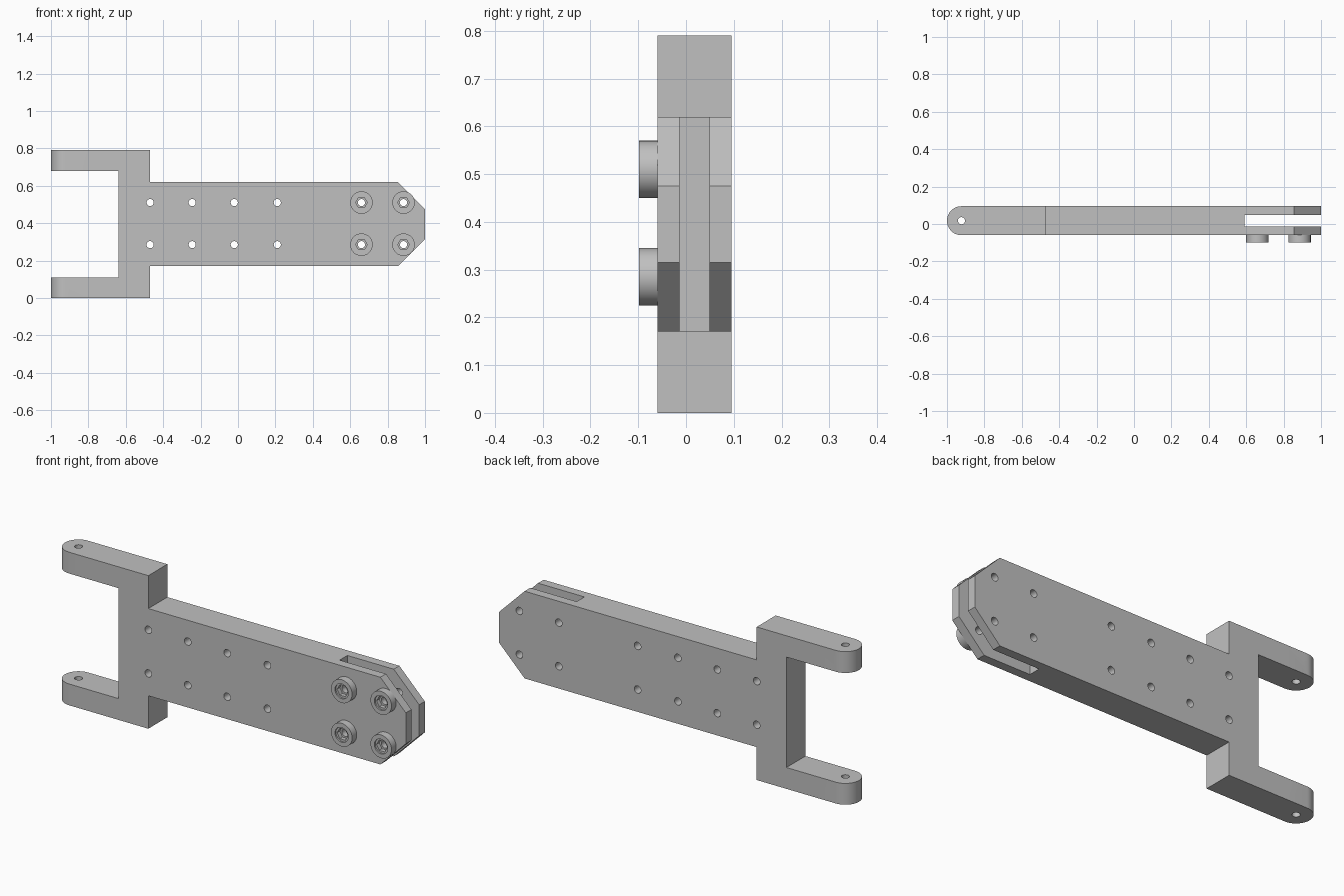
import bpy, bmesh, math
from mathutils import Matrix, Vector

cube = bpy.data.objects.get("Cube")
if cube:
    bpy.data.objects.remove(cube, do_unlink=True)

grey = bpy.data.materials.new("plain grey")
grey.use_nodes = True
colour = (0.53, 0.53, 0.53, 1)
grey.diffuse_color = colour
grey.node_tree.nodes["Principled BSDF"].inputs["Base Color"].default_value = colour

FRONT, BACK = -0.06, 0.095
MID, HALF = (FRONT + BACK) / 2, (BACK - FRONT) / 2
HEIGHT = 0.79
PIVOT_X = -1 + HALF
ROWS = (0.285, 0.51)


def prism(name, points, push):
    """Extrude a flat outline along a vector."""
    bm = bmesh.new()
    face = bm.faces.new([bm.verts.new(p) for p in points])
    ext = bmesh.ops.extrude_face_region(bm, geom=[face])
    verts = [v for v in ext["geom"] if isinstance(v, bmesh.types.BMVert)]
    bmesh.ops.translate(bm, verts=verts, vec=Vector(push))
    bmesh.ops.recalc_face_normals(bm, faces=bm.faces)
    mesh = bpy.data.meshes.new(name)
    bm.to_mesh(mesh)
    bm.free()
    mesh.materials.append(grey)
    ob = bpy.data.objects.new(name, mesh)
    bpy.context.collection.objects.link(ob)
    return ob


def rod_y(name, x, z, radius, y0, y1, sides=32):
    ring = [2 * math.pi * i / sides for i in range(sides)]
    return prism(name, [(x + radius * math.cos(a), y0, z + radius * math.sin(a)) for a in ring],
                 (0, y1 - y0, 0))


def rod_z(name, x, y, radius, z0, z1, sides=32):
    ring = [2 * math.pi * i / sides for i in range(sides)]
    return prism(name, [(x + radius * math.cos(a), y + radius * math.sin(a), z0) for a in ring],
                 (0, 0, z1 - z0))


def combine(ob, tool, operation="DIFFERENCE"):
    """Apply one boolean and discard the tool."""
    mod = ob.modifiers.new("cut", "BOOLEAN")
    mod.object, mod.operation, mod.solver = tool, operation, "EXACT"
    bpy.context.view_layer.objects.active = ob
    bpy.ops.object.modifier_apply(modifier=mod.name)
    bpy.data.objects.remove(tool, do_unlink=True)


def smooth(ob):
    bpy.ops.object.select_all(action="DESELECT")
    ob.select_set(True)
    bpy.context.view_layer.objects.active = ob
    bpy.ops.object.shade_smooth_by_angle(angle=math.radians(30))


# Forked plate outline, lower half mirrored to the upper half
lower = [(-0.64, 0.11), (-1.1, 0.11), (-1.1, 0), (-0.47, 0), (-0.47, 0.17),
         (0.855, 0.17), (1, 0.315)]
outline = lower + [(x, HEIGHT - z) for x, z in reversed(lower)]
body = prism("forked_arm", [(x, FRONT, z) for x, z in outline], (0, BACK - FRONT, 0))

# Round the fork tips
arc = [math.pi / 2 + math.pi * i / 24 for i in range(25)]
tip = [(PIVOT_X + HALF * math.cos(a), MID + HALF * math.sin(a), -0.1) for a in arc]
tip = [(1.1, BACK + 0.05, -0.1), (-0.8, BACK + 0.05, -0.1), (-0.8, BACK, -0.1)] + tip
tip += [(-0.8, FRONT, -0.1), (-0.8, FRONT - 0.05, -0.1), (1.1, FRONT - 0.05, -0.1)]
combine(body, prism("tip_cutter", tip, (0, 0, 1)), "INTERSECT")

# Slot between the two end plates
slot = [(0.59, -0.014, 0), (1.1, -0.014, 0), (1.1, 0.049, 0), (0.59, 0.049, 0)]
combine(body, prism("slot_cutter", slot, (0, 0, 0.8)))

# Pivot holes in the tips and bolt holes through the plate
for z in (-0.05, HEIGHT - 0.16):
    combine(body, rod_z("pivot_cutter", PIVOT_X, MID, 0.019, z, z + 0.21))
for z in ROWS:
    for x in (-0.47, -0.245, -0.02, 0.21, 0.66, 0.885):
        combine(body, rod_y("hole_cutter", x, z, 0.019, -0.2, 0.2))
smooth(body)

# Hollow bolt heads with a recess and a hexagonal socket
for row, z in zip(("lower", "upper"), ROWS):
    for side, x in (("inner", 0.66), ("outer", 0.885)):
        head = rod_y(f"{row}_{side}_bolt_head", x, z, 0.06, -0.098, FRONT, 48)
        combine(head, rod_y("recess_cutter", x, z, 0.038, -0.12, -0.09))
        combine(head, rod_y("socket_cutter", x, z, 0.031, -0.12, -0.068, 6))
        combine(head, rod_y("bore_cutter", x, z, 0.019, -0.12, 0))
        smooth(head)
